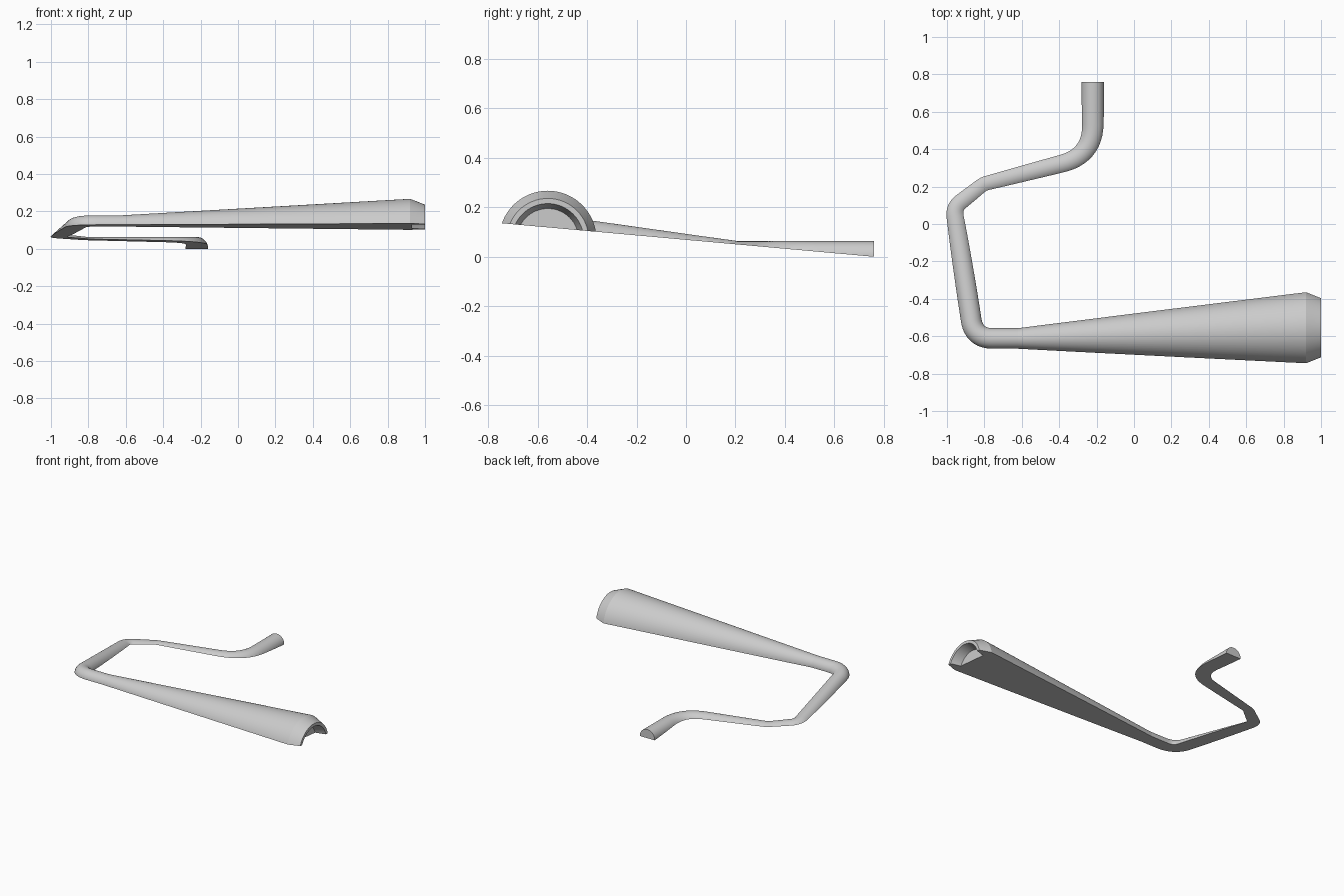
import bpy, bmesh, math
from mathutils import Vector

cube = bpy.data.objects.get("Cube")
if cube:
    bpy.data.objects.remove(cube, do_unlink=True)

SIDES = 64
SLOPE, BASE = 0.09, 0.0685          # sloping flat underside: z = BASE - SLOPE * y

grey = bpy.data.materials.new("plain_grey")
grey.use_nodes = True
colour = (0.6, 0.6, 0.6, 1)
grey.diffuse_color = colour
grey.node_tree.nodes["Principled BSDF"].inputs["Base Color"].default_value = colour


def rounded_path(stations):
    """Stations are (x, y, z, radius, trim); corners become short curves."""
    out = []
    for i, s in enumerate(stations):
        p, trim = Vector(s[:4]), s[4]
        if trim == 0:
            out.append(p)
            continue
        ends = []
        for j in (i - 1, i + 1):
            q = Vector(stations[j][:4])
            length = (q.xyz - p.xyz).length
            ends.append(p.lerp(q, trim / length))
        steps = 12
        for k in range(steps + 1):
            t = k / steps
            out.append(ends[0].lerp(p, t).lerp(p.lerp(ends[1], t), t))
    return out


def half_tube(name, path, fixed_dir=None):
    """Sweep upright circular rings along a path, then slice off the underside."""
    bm = bmesh.new()
    rings = []
    for i, p in enumerate(path):
        c = Vector(p[:2])
        dirs = []
        if i > 0:
            dirs.append((c - Vector(path[i - 1][:2])).normalized())
        if i < len(path) - 1:
            dirs.append((Vector(path[i + 1][:2]) - c).normalized())
        d = Vector(fixed_dir) if fixed_dir else sum(dirs, Vector((0, 0))).normalized()
        miter = 1 if fixed_dir else 1 / max(0.5, d.dot(dirs[0]))
        side = Vector((-d.y, d.x, 0)) * miter
        rings.append([bm.verts.new(Vector(p[:3]) + p[3] * (
            side * math.cos(a) + Vector((0, 0, math.sin(a)))))
            for a in (2 * math.pi * k / SIDES for k in range(SIDES))])
    for a, b in zip(rings, rings[1:]):
        for k in range(SIDES):
            n = (k + 1) % SIDES
            bm.faces.new((a[k], a[n], b[n], b[k]))
    bm.faces.new(rings[0])
    bm.faces.new(rings[-1])
    cut = bmesh.ops.bisect_plane(
        bm, geom=bm.verts[:] + bm.edges[:] + bm.faces[:], dist=1e-6,
        plane_co=(0, 0, BASE), plane_no=(0, SLOPE, 1), clear_inner=True)
    rim = [e for e in cut["geom_cut"] if isinstance(e, bmesh.types.BMEdge)]
    bmesh.ops.triangle_fill(bm, edges=rim, use_beauty=True, normal=(0, -SLOPE, -1))
    bmesh.ops.recalc_face_normals(bm, faces=bm.faces[:])
    mesh = bpy.data.meshes.new(name)
    bm.to_mesh(mesh)
    bm.free()
    mesh.materials.append(grey)
    obj = bpy.data.objects.new(name, mesh)
    bpy.context.collection.objects.link(obj)
    bpy.ops.object.select_all(action="DESELECT")
    obj.select_set(True)
    bpy.context.view_layer.objects.active = obj
    bpy.ops.object.shade_smooth_by_angle(angle=math.radians(20))
    return obj


# Bent pipe, from the mouth end round to the neck of the bell
half_tube("bent_pipe", rounded_path([
    (-0.22, 0.76, 0.003, 0.060, 0),
    (-0.22, 0.363, 0.003, 0.060, 0.17),
    (-0.805, 0.21, 0.003, 0.060, 0.02),
    (-0.964, 0.085, 0.0215, 0.059, 0.05),
    (-0.855, -0.612, 0.124, 0.055, 0.10),
    (-0.62, -0.612, 0.124, 0.055, 0),
]))

# Flaring bell with a chamfered lip and a shallow recessed opening
bell = [(-0.62, 0.055), (0.92, 0.197), (1.0, 0.166), (1.0, 0.145), (0.93, 0.125)]
path = []
for x, radius in bell:
    t = min(1, (x + 0.62) / 1.54)
    path.append((x, -0.612 + 0.053 * t, 0.124 - 0.054 * t, radius))
half_tube("bell", path, fixed_dir=(1, 0))
